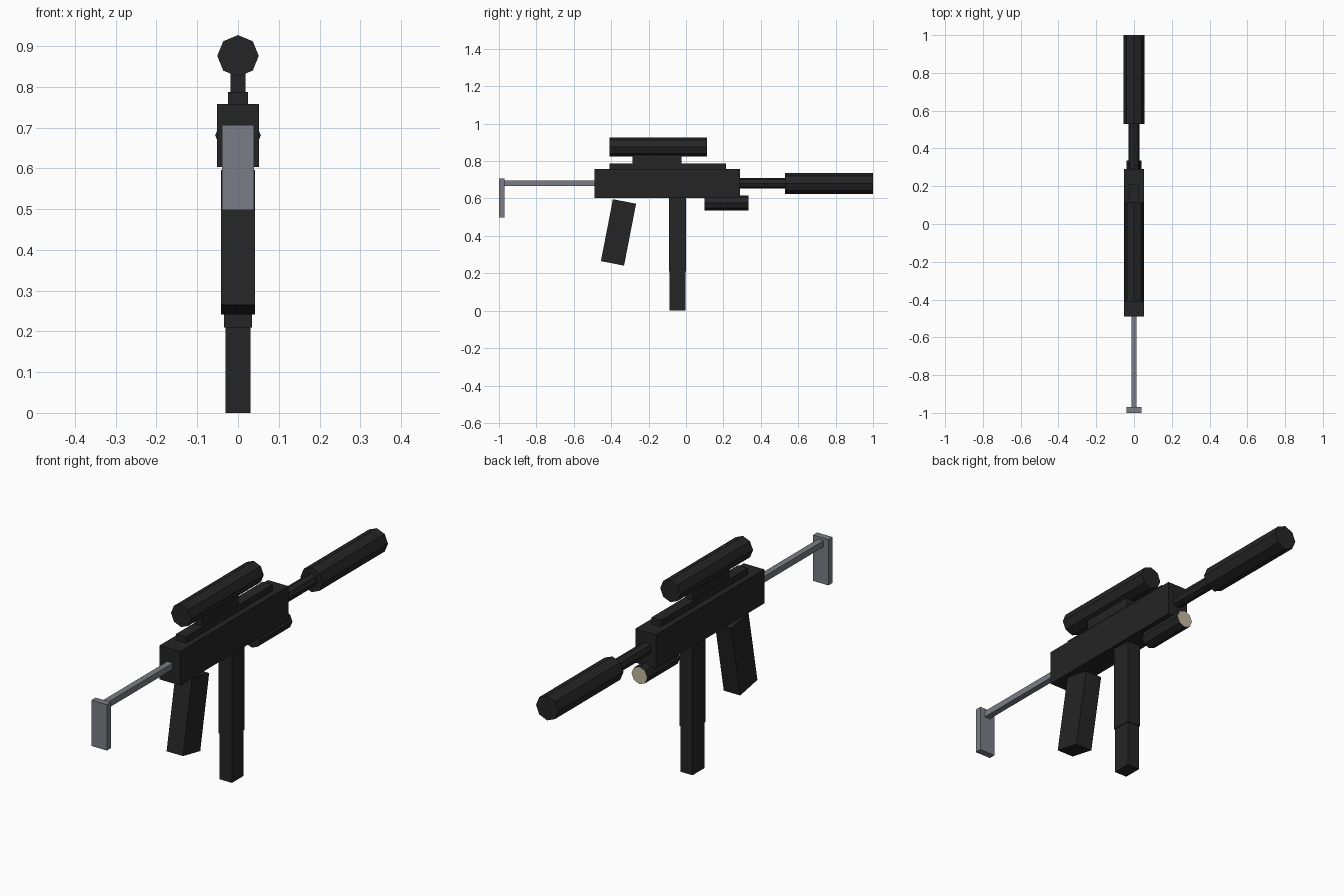
import bpy, bmesh, math
from mathutils import Matrix, Vector

if "Cube" in bpy.data.objects:
    bpy.data.objects.remove(bpy.data.objects["Cube"])


def material(name, rgb):
    m = bpy.data.materials.new(name)
    m.diffuse_color = (*rgb, 1.0)
    m.use_nodes = True
    m.node_tree.nodes["Principled BSDF"].inputs["Base Color"].default_value = m.diffuse_color
    return m


BLACK = material("matte black", (0.018, 0.018, 0.018))
GREY = material("steel grey", (0.195, 0.205, 0.235))
CREAM = material("lens cream", (0.55, 0.49, 0.35))


def finish(name, bm, mats):
    bmesh.ops.recalc_face_normals(bm, faces=bm.faces)
    me = bpy.data.meshes.new(name)
    bm.to_mesh(me)
    bm.free()
    for m in mats:
        me.materials.append(m)
    ob = bpy.data.objects.new(name, me)
    bpy.context.collection.objects.link(ob)
    return ob


def box(name, half_x, y0, y1, z0, z1, mat=BLACK, tilt=0.0):
    """Box centred on x = 0, optionally tilted about its own centre."""
    bm = bmesh.new()
    size = Matrix.Diagonal((2 * half_x, y1 - y0, z1 - z0, 1))
    place = Matrix.Translation((0, (y0 + y1) / 2, (z0 + z1) / 2))
    bmesh.ops.create_cube(bm, size=1, matrix=place @ Matrix.Rotation(tilt, 4, 'X') @ size)
    return finish(name, bm, [mat])


def tube(name, y0, y1, z, r, front_mat=None):
    """Eight-sided cylinder along y with corners on the axes."""
    bm = bmesh.new()
    ring = [bm.verts.new((r * math.cos(a * math.pi / 4), y0, z + r * math.sin(a * math.pi / 4)))
            for a in range(8)]
    base = bm.faces.new(ring)
    out = bmesh.ops.extrude_face_region(bm, geom=[base], use_keep_orig=True)
    verts = [v for v in out["geom"] if isinstance(v, bmesh.types.BMVert)]
    bmesh.ops.translate(bm, vec=Vector((0, y1 - y0, 0)), verts=verts)
    if front_mat:
        for f in bm.faces:
            if f.calc_center_median().y > y1 - 1e-4:
                f.material_index = 1
    return finish(name, bm, [BLACK] + ([front_mat] if front_mat else []))


# Receiver, top rail and scope
box("receiver", 0.052, -0.49, 0.29, 0.603, 0.758)
box("top_rail", 0.025, -0.41, 0.213, 0.75, 0.787)
box("scope_mount", 0.019, -0.285, -0.023, 0.78, 0.85)
tube("scope", -0.41, 0.113, 0.876, 0.051)

# Barrel, suppressor and torch with a pale lens
tube("barrel", 0.27, 0.55, 0.681, 0.029)
tube("suppressor", 0.53, 1.0, 0.681, 0.056)
tube("torch", 0.10, 0.335, 0.576, 0.040, CREAM)

# Magazine: wider well above, narrower body below
box("magazine_well", 0.034, -0.092, 0.0, 0.21, 0.61)
box("magazine", 0.031, -0.088, -0.003, 0.0, 0.25)

# Raked pistol grip
box("pistol_grip", 0.0415, -0.424, -0.298, 0.250, 0.587, tilt=math.radians(-11))

# Wire stock and butt plate
box("stock_rod", 0.014, -0.98, -0.48, 0.667, 0.695, GREY)
box("butt_plate", 0.039, -1.0, -0.97, 0.498, 0.707, GREY)
